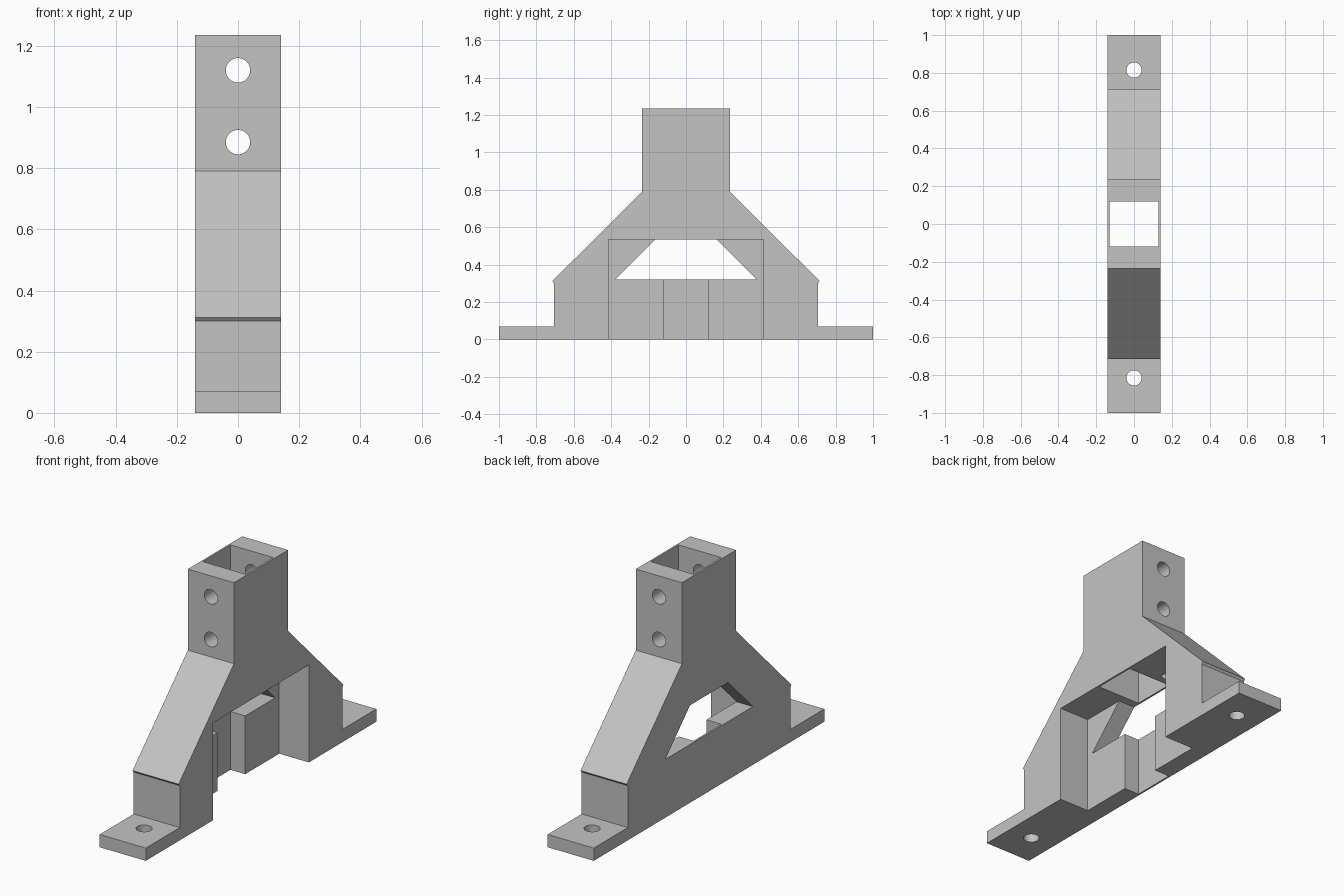
import bpy, bmesh, math
from mathutils import Matrix, Vector

cube = bpy.data.objects.get("Cube")
if cube:
    bpy.data.objects.remove(cube, do_unlink=True)

HALF_WIDTH = 0.14

grey = bpy.data.materials.new("plain grey")
grey.use_nodes = True
grey.diffuse_color = (0.55, 0.55, 0.55, 1)
grey.node_tree.nodes["Principled BSDF"].inputs["Base Color"].default_value = grey.diffuse_color


def add_object(name, bm):
    bmesh.ops.recalc_face_normals(bm, faces=bm.faces)
    mesh = bpy.data.meshes.new(name)
    bm.to_mesh(mesh)
    bm.free()
    mesh.materials.append(grey)
    obj = bpy.data.objects.new(name, mesh)
    bpy.context.collection.objects.link(obj)
    return obj


def extrude_profile(name, half, x0, x1):
    """Mirror a (y, z) half profile across y and extrude it along x."""
    points = half + [(-y, z) for y, z in reversed(half)]
    bm = bmesh.new()
    face = bm.faces.new([bm.verts.new((x0, y, z)) for y, z in points])
    new = bmesh.ops.extrude_face_region(bm, geom=[face])["geom"]
    bmesh.ops.translate(bm, vec=(x1 - x0, 0, 0),
                        verts=[v for v in new if isinstance(v, bmesh.types.BMVert)])
    return add_object(name, bm)


def cylinder(name, centre, axis, length, radius=0.04):
    bm = bmesh.new()
    turn = Vector((0, 0, 1)).rotation_difference(Vector(axis)).to_matrix().to_4x4()
    bmesh.ops.create_cone(bm, cap_ends=True, segments=40, radius1=radius, radius2=radius,
                          depth=length, matrix=Matrix.Translation(centre) @ turn)
    return add_object(name, bm)


# Bracket body: feet, shoulders, sloped sides and upright socket
body = extrude_profile("bracket_body", [
    (1, 0), (1, 0.07), (0.705, 0.07), (0.705, 0.3), (0.715, 0.312),
    (0.235, 0.79), (0.235, 1.235)], -HALF_WIDTH, HALF_WIDTH)

# Recess open on the left side, sloped window in the remaining wall, socket shaft
cutters = [
    extrude_profile("recess_cutter", [(0.415, -0.1), (0.415, 0.535)], -0.04, 0.3),
    extrude_profile("window_cutter", [(0.38, 0.32), (0.165, 0.535)], -0.3, 0.05),
    extrude_profile("shaft_cutter", [(0.12, -0.2), (0.12, 1.5)], -0.13, 0.13),
]

# Cross bolt holes in the socket and screw holes in the feet
for z in (0.885, 1.12):
    cutters.append(cylinder("bolt_hole_cutter", (0, 0, z), (0, 1, 0), 1))
for y in (-0.815, 0.815):
    cutters.append(cylinder("screw_hole_cutter", (0, y, 0), (0, 0, 1), 0.4))

bpy.ops.object.select_all(action="DESELECT")
bpy.context.view_layer.objects.active = body
body.select_set(True)
for cutter in cutters:
    cutter.hide_render = True
    mod = body.modifiers.new(cutter.name, "BOOLEAN")
    mod.operation = "DIFFERENCE"
    mod.solver = "EXACT"
    mod.object = cutter
    bpy.ops.object.modifier_apply(modifier=mod.name)
for cutter in cutters:
    bpy.data.objects.remove(cutter, do_unlink=True)

bpy.ops.object.shade_smooth_by_angle(angle=math.radians(30))
